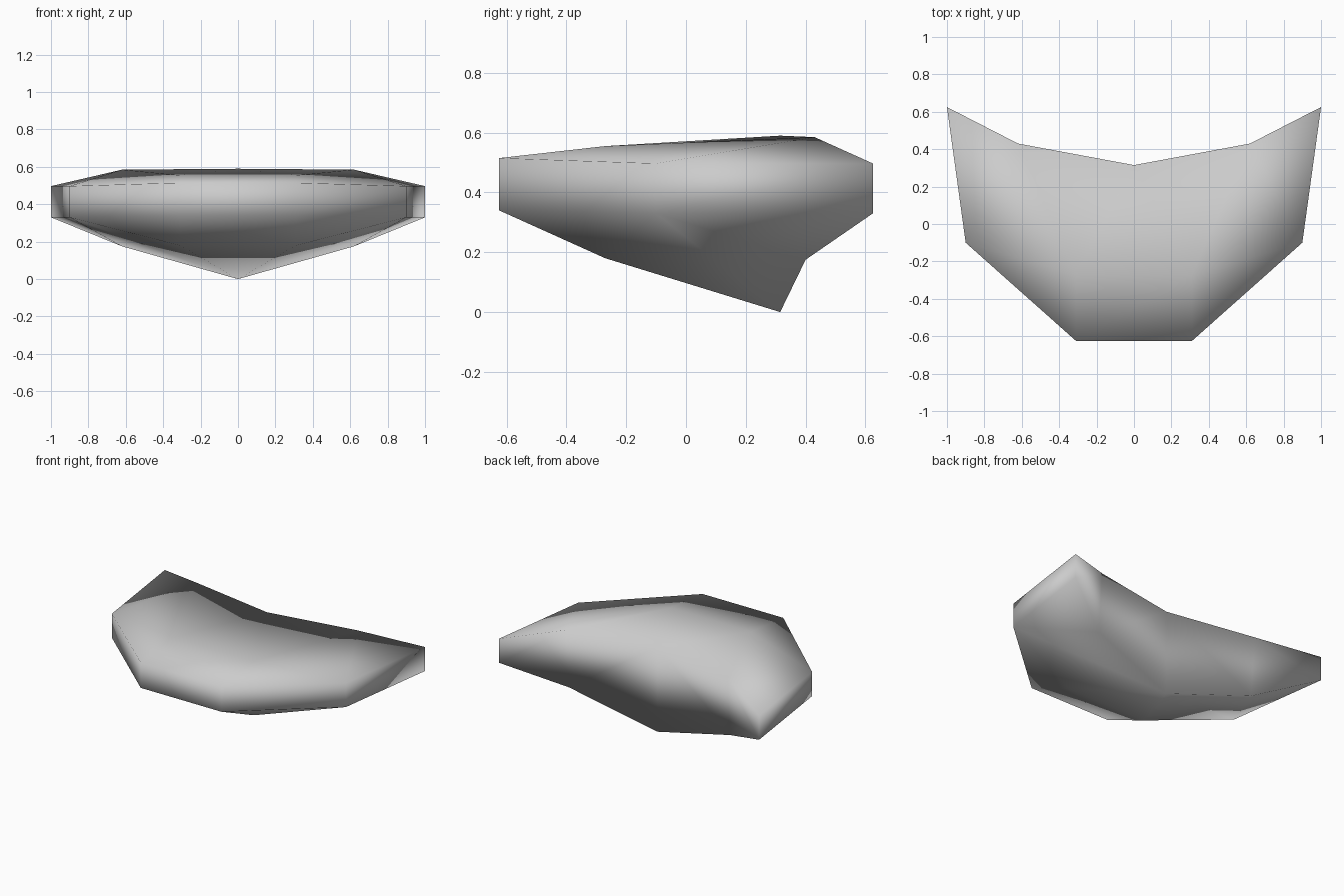
import bpy
import bmesh

cube = bpy.data.objects.get("Cube")
if cube:
    bpy.data.objects.remove(cube)

# Single grey hull colour
grey = bpy.data.materials.new("hull_grey")
grey.use_nodes = True
colour = (0.6, 0.6, 0.6, 1)
grey.diffuse_color = colour
grey.node_tree.nodes["Principled BSDF"].inputs["Base Color"].default_value = colour

# Plan points on the left half: (x, y top, y bottom, z top, z bottom)
plan = {
    "notch": (0, 0.315, 0.315, 0.59, 0),
    "wing": (0.62, 0.43, 0.40, 0.585, 0.175),
    "tip": (1, 0.625, 0.625, 0.497, 0.33),
    "side": (0.9, -0.1, -0.1, 0.497, 0.33),
    "nose": (0.31, -0.625, -0.625, 0.515, 0.34),
    "inner": (0.31, -0.27, -0.27, 0.555, 0.18),
}
rim = ["notch", "wing", "tip", "side", "nose"]

# Panels of each skin, listed for one half
shared = [("wing", "side", "tip"), ("inner", "nose", "side")]
top_panels = shared + [("notch", "inner", "wing"), ("wing", "inner", "side")]
bottom_panels = shared + [("notch", "side", "wing"), ("notch", "inner", "side")]

bm = bmesh.new()
verts = {}
for name, (x, y_top, y_low, z_top, z_low) in plan.items():
    for level, y, z in (("top", y_top, z_top), ("low", y_low, z_low)):
        for sign in ((1, -1) if x else (1,)):
            verts[name, level, sign] = bm.verts.new((sign * x, y, z))


def corner(name, level, sign):
    """Points on the centre line are shared by both halves."""
    return verts[name, level, sign if plan[name][0] else 1]


for sign in (1, -1):
    # Upper and lower skins
    for level, panels in (("top", top_panels), ("low", bottom_panels)):
        for panel in panels:
            bm.faces.new([corner(n, level, sign) for n in panel])
    # Rim wall
    for a, b in zip(rim, rim[1:]):
        bm.faces.new([corner(a, "top", sign), corner(b, "top", sign),
                      corner(b, "low", sign), corner(a, "low", sign)])

# Centre panels and front wall joining the halves
for level in ("top", "low"):
    inner = [corner("inner", level, s) for s in (1, -1)]
    nose = [corner("nose", level, s) for s in (-1, 1)]
    bm.faces.new([corner("notch", level, 1)] + inner)
    bm.faces.new(inner + nose)
bm.faces.new([corner("nose", "top", 1), corner("nose", "top", -1),
              corner("nose", "low", -1), corner("nose", "low", 1)])

bmesh.ops.recalc_face_normals(bm, faces=bm.faces)
for face in bm.faces:
    face.smooth = True

mesh = bpy.data.meshes.new("hull")
bm.to_mesh(mesh)
bm.free()
mesh.materials.append(grey)
hull = bpy.data.objects.new("hull", mesh)
bpy.context.collection.objects.link(hull)
